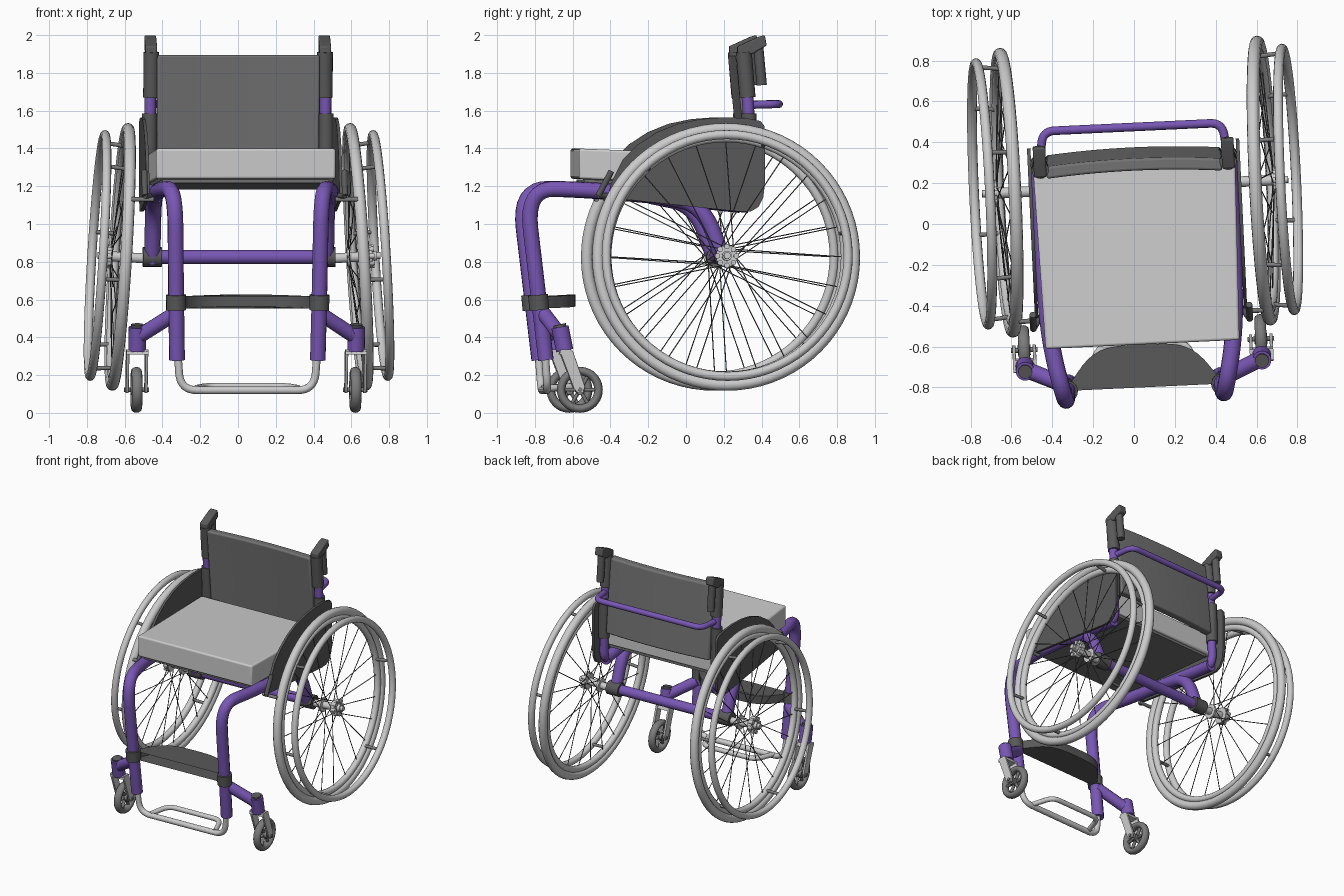
import bpy, bmesh
from math import pi, sin, cos, radians
from mathutils import Vector as V, Matrix as M

if "Cube" in bpy.data.objects:
    bpy.data.objects.remove(bpy.data.objects["Cube"])


def material(name, c):
    m = bpy.data.materials.new(name)
    m.diffuse_color = (*c, 1)
    m.use_nodes = True
    m.node_tree.nodes["Principled BSDF"].inputs["Base Color"].default_value = m.diffuse_color
    return m


PURPLE = material("purple_paint", (0.19, 0.095, 0.46))
DARK = material("dark_trim", (0.1, 0.1, 0.1))
FABRIC = material("back_fabric", (0.17, 0.17, 0.17))
MID = material("mid_grey", (0.2, 0.2, 0.2))


def add(name, bm, mat=None, mtx=M()):
    bmesh.ops.recalc_face_normals(bm, faces=bm.faces)
    me = bpy.data.meshes.new(name)
    bm.to_mesh(me)
    bm.free()
    o = bpy.data.objects.new(name, me)
    bpy.context.collection.objects.link(o)
    o.matrix_world = mtx
    if mat:
        me.materials.append(mat)
    return o


def rods(name, items, mat=None, n=20, mtx=M()):
    bm = bmesh.new()
    for a, b, r in items:
        a, b = V(a), V(b)
        d = b - a
        m = M.Translation((a + b) / 2) @ d.to_track_quat('Z', 'Y').to_matrix().to_4x4()
        bmesh.ops.create_cone(bm, cap_ends=True, segments=n, radius1=r, radius2=r, depth=d.length, matrix=m)
    return add(name, bm, mat, mtx)


def tube(name, pts, r, mat=None, fillet=0.1):
    pts = [V(p) for p in pts]
    path = [pts[0]]
    for p, c, q in zip(pts, pts[1:], pts[2:]):
        a = c + (p - c).normalized() * min(fillet, (p - c).length * .49)
        b = c + (q - c).normalized() * min(fillet, (q - c).length * .49)
        path += [a.lerp(c, t / 8).lerp(c.lerp(b, t / 8), t / 8) for t in range(9)]
    path.append(pts[-1])
    cu = bpy.data.curves.new(name, 'CURVE')
    cu.dimensions, cu.bevel_depth, cu.bevel_resolution, cu.use_fill_caps = '3D', r, 4, True
    sp = cu.splines.new('POLY')
    sp.points.add(len(path) - 1)
    for sp_pt, p in zip(sp.points, path):
        sp_pt.co = (*p, 1)
    o = bpy.data.objects.new(name, cu)
    bpy.context.collection.objects.link(o)
    if mat:
        cu.materials.append(mat)
    bpy.ops.object.select_all(action='DESELECT')
    o.select_set(True)
    bpy.context.view_layer.objects.active = o
    bpy.ops.object.convert(target='MESH')
    return o


def prism(name, pts, f, t0, t1, mat=None, bevel=0):
    bm = bmesh.new()
    lo, hi = [[bm.verts.new(f(u, v, t)) for u, v in pts] for t in (t0, t1)]
    bm.faces.new(lo)
    bm.faces.new(hi)
    for i in range(len(pts)):
        j = (i + 1) % len(pts)
        bm.faces.new((lo[i], lo[j], hi[j], hi[i]))
    o = add(name, bm, mat)
    if bevel:
        m = o.modifiers.new("soft_edge", 'BEVEL')
        m.width, m.segments, m.limit_method = bevel, 3, 'ANGLE'
    return o


def torus(name, R, r, x, mtx, mat=None, n=72):
    bpy.ops.mesh.primitive_torus_add(major_radius=R, minor_radius=r, major_segments=n, minor_segments=12)
    o = bpy.context.object
    o.name = name
    o.matrix_world = mtx @ M.Translation((x, 0, 0)) @ M.Rotation(pi / 2, 4, 'Y')
    if mat:
        o.data.materials.append(mat)


def ring(x, R, a):
    return V((x, R * cos(a), R * sin(a)))


# seat cushion and sling, slightly tapered and dropping to the rear
taper = [(-.475, -.59), (.475, -.59), (.495, .28), (-.495, .28)]
prism("seat_cushion", taper, lambda x, y, z: (x, y, z - .04 * (y + .6)), 1.24, 1.40, None, .012)
prism("seat_sling", [(x * .93, y * .95) for x, y in taper],
      lambda x, y, z: (x, y, z - .04 * (y + .6)), 1.218, 1.238, FABRIC)

# backrest panel with a shallow curve
xs = [-.43 + .86 * i / 14 for i in range(15)]
sag = [(x, .24 + .02 * (1 - (x / .43) ** 2)) for x in xs]
prism("backrest", sag + [(x, y + .06) for x, y in reversed(sag)],
      lambda x, y, z: (x, y + .1 * (1.9 - z), z), 1.33, 1.895, FABRIC, .012)

# rigidizer bar behind the backrest
tube("back_bar", [(-.46, .31, 1.63), (-.44, .475, 1.635), (.44, .475, 1.635), (.46, .31, 1.63)],
     .021, PURPLE, .06)

# axle tube
rods("axle_tube", [((-.44, .18, .825), (.44, .18, .825), .037)], PURPLE)

# calf strap
arc = [(.38 * i / 12, -.61 - .19 * (i / 12) ** 4) for i in range(-12, 13)]
prism("calf_strap", arc + [(x * .95, y + .02) for x, y in reversed(arc)],
      lambda x, y, z: (x, y, z + .012 * (1 - (x / .38) ** 2)), .552, .615, DARK)

# footrest
tube("footrest_bar", [(-.37, -.765, .32), (-.355, -.75, .12), (.355, -.75, .12), (.37, -.765, .32)],
     .021, None, .09)
tube("footrest_loop", [(-.27, -.75, .13), (-.215, -.59, .14), (.215, -.59, .14), (.27, -.75, .13)],
     .018, None, .06)

skirt = [(-.44, 1.14), (-.42, 1.22), (-.36, 1.34), (-.28, 1.42), (-.18, 1.485), (-.07, 1.53), (.05, 1.555),
         (.18, 1.565), (.30, 1.56), (.37, 1.545), (.39, 1.52), (.395, 1.48), (.395, 1.22), (.385, 1.14),
         (.36, 1.09), (.32, 1.067), (.26, 1.065)]

for s, side in ((-1, "left"), (1, "right")):
    def P(x, y, z):
        return V((s * x, y, z))

    # frame: front leg and seat rail in one bent tube, then the back post and axle strut
    tube(side + "_main_frame", [P(.373, -.76, .28), P(.38, -.80, .62), P(.388, -.868, 1.19), P(.455, -.55, 1.182),
         P(.465, -.2, 1.155), P(.465, .31, 1.10)], .042, PURPLE, .22)
    tube(side + "_back_post", [P(.465, .20, 1.11), P(.465, .325, 1.10), P(.465, .31, 1.6), P(.46, .285, 1.90)],
         .031, PURPLE, .08)
    tube(side + "_axle_strut", [P(.46, -.17, 1.15), P(.46, .07, 1.10), P(.46, .18, .80)], .043, PURPLE, .16)
    rods(side + "_axle_clamp", [(P(.41, .18, .825), P(.51, .18, .825), .052)], DARK)

    # back post sleeves and folded push handles
    rods(side + "_post_sleeve", [(P(.46, .305, 1.67), P(.46, .285, 1.91), .042),
                                 (P(.467, .32, 1.28), P(.467, .312, 1.585), .04)], DARK)
    prism(side + "_handle_bracket", [(.25, 1.90), (.33, 1.90), (.405, 1.945), (.395, 2.0), (.36, 1.99), (.25, 1.94)],
          lambda y, z, x: P(x, y, z), .43, .492, DARK, .008)
    rods(side + "_push_handle", [(P(.46, .36, 1.95), P(.46, .38, 1.735), .027)], DARK)

    # side guard
    prism(side + "_side_guard", skirt, lambda y, z, x: P(x, y, z), .503, .52, DARK)

    # strap collar on the leg
    rods(side + "_leg_collar", [(P(.379, -.795, .545), P(.380, -.803, .625), .053)], DARK)

    # caster arm and housing
    tube(side + "_caster_arm", [P(.378, -.775, .53), P(.58, -.685, .40)], .04, PURPLE)
    rods(side + "_caster_housing", [(P(.58, -.695, .455), P(.58, -.67, .33), .046)], PURPLE)
    rods(side + "_housing_cap", [(P(.58, -.698, .468), P(.58, -.692, .44), .034)], DARK)

    # caster fork
    for x in (.53, .63):
        prism(side + "_fork_blade", [(-.70, .33), (-.63, .33), (-.565, .14), (-.575, .105), (-.605, .105), (-.625, .13)],
              lambda y, z, t: P(t, y, z), x - .008, x + .008, None, .003)
    prism(side + "_fork_crown", [(-.70, .31), (-.63, .31), (-.64, .335), (-.695, .335)],
          lambda y, z, t: P(t, y, z), .522, .638)

    # caster wheel
    C = M.Translation(P(.58, -.59, .122)) @ M.Diagonal((1.25, 1, 1, 1))
    torus(side + "_caster_tire", .099, .0225, 0, C, MID, 40)
    items = [(ring(0, .02, k * pi / 3), ring(0, .085, k * pi / 3), .01) for k in range(6)]
    items += [((-.025, 0, 0), (.025, 0, 0), .026), ((-.052, 0, 0), (.052, 0, 0), .012)]
    rods(side + "_caster_hub", items, MID, 12, C)

    # brake
    rods(side + "_brake_lever", [(P(.53, -.49, 1.15), P(.53, -.42, 1.28), .016),
                                 (P(.47, -.40, 1.15), P(.53, -.49, 1.15), .014)], DARK)
    rods(side + "_brake_bar", [(P(.48, -.45, 1.13), P(.60, -.45, 1.13), .012)], MID)

    # cambered main wheel
    W = M.Translation(P(.63, .183, .826)) @ M.Rotation(radians(-3.5 * s), 4, 'Y')
    torus(side + "_tire", .679, .031, 0, W)
    torus(side + "_rim", .632, .024, 0, W)
    torus(side + "_push_rim", .641, .024, s * .12, W)
    tabs = [(ring(0, .62, k * pi / 3 + .2), ring(s * .12, .632, k * pi / 3 + .2), .011) for k in range(6)]
    rods(side + "_push_rim_tabs", tabs, MID, 10, W)
    spokes = []
    for k in range(24):
        a = 2 * pi * k / 24
        twist = 1.0 if k % 4 < 2 else -1.0
        spokes.append((ring(.05 * (-1) ** k, .045, a + twist), ring(0, .615, a), .003))
    rods(side + "_spokes", spokes, DARK, 5, W)
    hub = [((-s * .13, 0, 0), (s * .10, 0, 0), .026), ((-s * .058, 0, 0), (-s * .042, 0, 0), .052),
           ((s * .042, 0, 0), (s * .075, 0, 0), .058), ((s * .09, 0, 0), (s * .12, 0, 0), .018)]
    hub += [(ring(s * .05, .05, k * pi / 4), ring(s * .085, .05, k * pi / 4), .014) for k in range(8)]
    rods(side + "_hub", hub, None, 16, W)

# smooth shading, then the slight turn of the whole chair
bpy.context.view_layer.update()
bpy.ops.object.select_all(action='SELECT')
bpy.context.view_layer.objects.active = bpy.context.scene.objects[0]
bpy.ops.object.shade_smooth_by_angle(angle=radians(40))
turn = M.Translation((.014, 0, 0)) @ M.Rotation(radians(2.7), 4, 'Z')
for o in bpy.context.scene.objects:
    o.matrix_world = turn @ o.matrix_world
